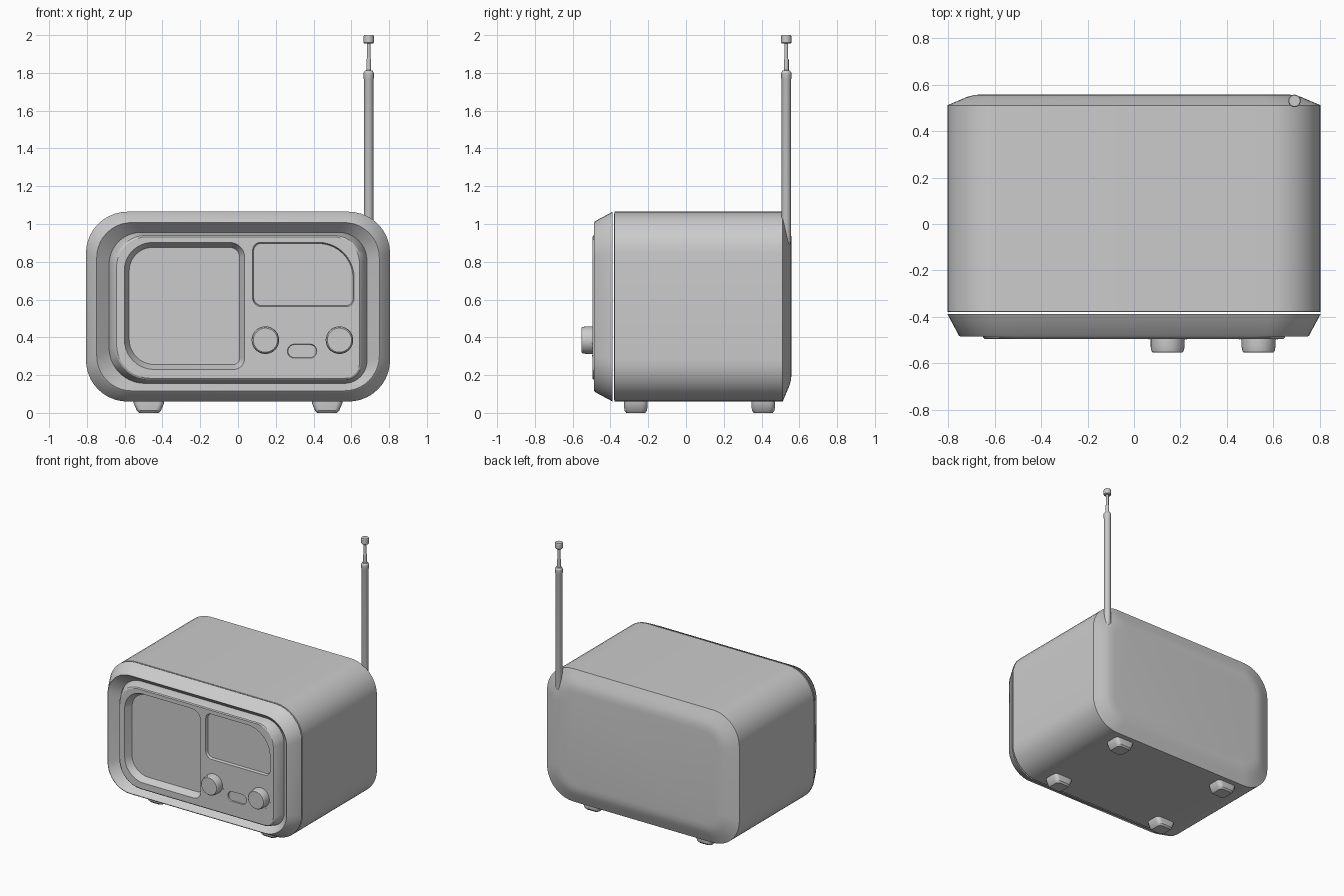
import bpy, bmesh
from math import sin, cos, pi, radians

if "Cube" in bpy.data.objects:
    bpy.data.objects.remove(bpy.data.objects["Cube"])


def rrect(x0, x1, z0, z1, r, n=10):
    """Rounded rectangle; r = one radius or (bottom right, top right, top left, bottom left)."""
    r = r if isinstance(r, tuple) else (r,) * 4
    pts = []
    for i, (x, z, sx, sz) in enumerate(((x1, z0, -1, 1), (x1, z1, -1, -1),
                                        (x0, z1, 1, -1), (x0, z0, 1, 1))):
        for k in range(n + 1):
            a = -pi / 2 + i * pi / 2 + k / n * pi / 2
            pts.append((x + sx * r[i] + r[i] * cos(a), z + sz * r[i] + r[i] * sin(a)))
    return pts


def circle(x, z, r, n=32):
    return [(x + r * cos(2 * pi * k / n), z + r * sin(2 * pi * k / n)) for k in range(n)]


def loft(name, rings, axis='y', caps=(True, True), angle=28):
    """Skin a stack of (outline, depth) rings along y or z."""
    bm = bmesh.new()
    loops = [[bm.verts.new((u, d, v) if axis == 'y' else (u, v, d)) for u, v in pts]
             for pts, d in rings]
    for a, b in zip(loops, loops[1:]):
        for i in range(len(a)):
            j = (i + 1) % len(a)
            bm.faces.new((a[i], a[j], b[j], b[i]))
    if caps[0]:
        bm.faces.new(loops[0])
    if caps[1]:
        bm.faces.new(loops[-1])
    bmesh.ops.recalc_face_normals(bm, faces=bm.faces)
    me = bpy.data.meshes.new(name)
    bm.to_mesh(me)
    bm.free()
    ob = bpy.data.objects.new(name, me)
    bpy.context.collection.objects.link(ob)
    smooth(ob, angle)
    return ob


def smooth(ob, angle=28):
    bpy.ops.object.select_all(action='DESELECT')
    ob.select_set(True)
    bpy.context.view_layer.objects.active = ob
    bpy.ops.object.shade_smooth_by_angle(angle=radians(angle))


def cut(ob, cutter):
    mod = ob.modifiers.new("cut", 'BOOLEAN')
    mod.operation, mod.solver, mod.object = 'DIFFERENCE', 'EXACT', cutter
    bpy.context.view_layer.objects.active = ob
    bpy.ops.object.modifier_apply(modifier=mod.name)
    bpy.data.objects.remove(cutter)


def shell(i, r):
    """Cabinet outline inset by i."""
    return rrect(-0.805 + i, 0.805 - i, 0.06 + i, 1.065 - i, r)


# cabinet sleeve and softly domed back cover
loft("cabinet", [(shell(0.01, 0.21), -0.38), (shell(0, 0.22), -0.378), (shell(0, 0.22), 0.512)],
     caps=(True, False))
loft("back_cover", [(shell(0, 0.22), 0.512), (shell(0.05, 0.19), 0.533), (shell(0.085, 0.17), 0.548),
                    (shell(0.115, 0.15), 0.556), (shell(0.15, 0.13), 0.559)], caps=(False, True))

# front bezel: tapered outside, sloping into a channel around the panel
loft("front_bezel", [(shell(0, 0.22), -0.388), (shell(0.05, 0.19), -0.481), (shell(0.057, 0.185), -0.486),
                     (rrect(-0.683, 0.683, 0.156, 0.956, (0.12, 0.15, 0.17, 0.19)), -0.425)])

# control panel with recesses
rad = (0.08, 0.14, 0.16, 0.18)
panel = loft("control_panel", [
    (rrect(-0.683, 0.683, 0.156, 0.956, (0.12, 0.15, 0.17, 0.19)), -0.415),
    (rrect(-0.683, 0.683, 0.156, 0.956, (0.12, 0.15, 0.17, 0.19)), -0.425),
    (rrect(-0.65, 0.65, 0.176, 0.939, rad), -0.490),
    (rrect(-0.643, 0.643, 0.183, 0.932, rad), -0.496)])


def recess(x0, x1, z0, z1, r, taper, floor):
    """Tapered pocket cut into the panel front at y = -0.496."""
    back = tuple(max(q - taper, 0.01) for q in r)
    k = taper / (floor + 0.496)
    o = -0.004 * k
    cut(panel, loft("cutter", [
        (rrect(x0 + o, x1 - o, z0 + o, z1 - o, r), -0.500),
        (rrect(x0 + taper, x1 - taper, z0 + taper, z1 - taper, back), floor)]))


recess(-0.602, 0.035, 0.230, 0.902, (0.06, 0.08, 0.15, 0.16), 0.026, -0.445)   # speaker
recess(0.077, 0.615, 0.562, 0.903, (0.045, 0.19, 0.045, 0.05), 0.006, -0.478)  # dial window
recess(0.262, 0.417, 0.290, 0.364, (0.036,) * 4, 0.003, -0.488)               # button slot
smooth(panel)

# knobs with small scale marks below them
for side, x in (("left", 0.145), ("right", 0.537)):
    z = 0.385
    loft(side + "_knob", [(circle(x, z, 0.073), -0.490), (circle(x, z, 0.073), -0.53),
                          (circle(x, z, 0.069), -0.549), (circle(x, z, 0.064), -0.554)])
    for k in range(11):
        a = radians(195 + 15 * k)
        loft(side + "_knob_mark", [(circle(x + 0.083 * cos(a), z + 0.083 * sin(a), 0.003, 6), -0.494),
                                   (circle(x + 0.083 * cos(a), z + 0.083 * sin(a), 0.003, 6), -0.498)])

# telescopic aerial
prof = [(0.89, 0.02), (0.91, 0.025), (1.765, 0.025), (1.77, 0.027), (1.80, 0.027), (1.812, 0.02),
        (1.814, 0.013), (1.87, 0.013), (1.875, 0.01), (1.955, 0.01), (1.955, 0.023),
        (1.96, 0.027), (1.995, 0.027), (2.0, 0.024)]
loft("aerial", [(circle(0.692, 0.531, r, 20), z) for z, r in prof], axis='z')

# four tapered feet
for fx in (-0.472, 0.472):
    for fy in (-0.266, 0.409):
        loft("foot", [(rrect(fx - w, fx + w, fy - d, fy + d, r, 5), z) for w, d, r, z in (
            (0.082, 0.063, 0.03, 0.07), (0.080, 0.063, 0.03, 0.05),
            (0.064, 0.060, 0.03, 0.012), (0.052, 0.050, 0.025, 0.0))], axis='z')
